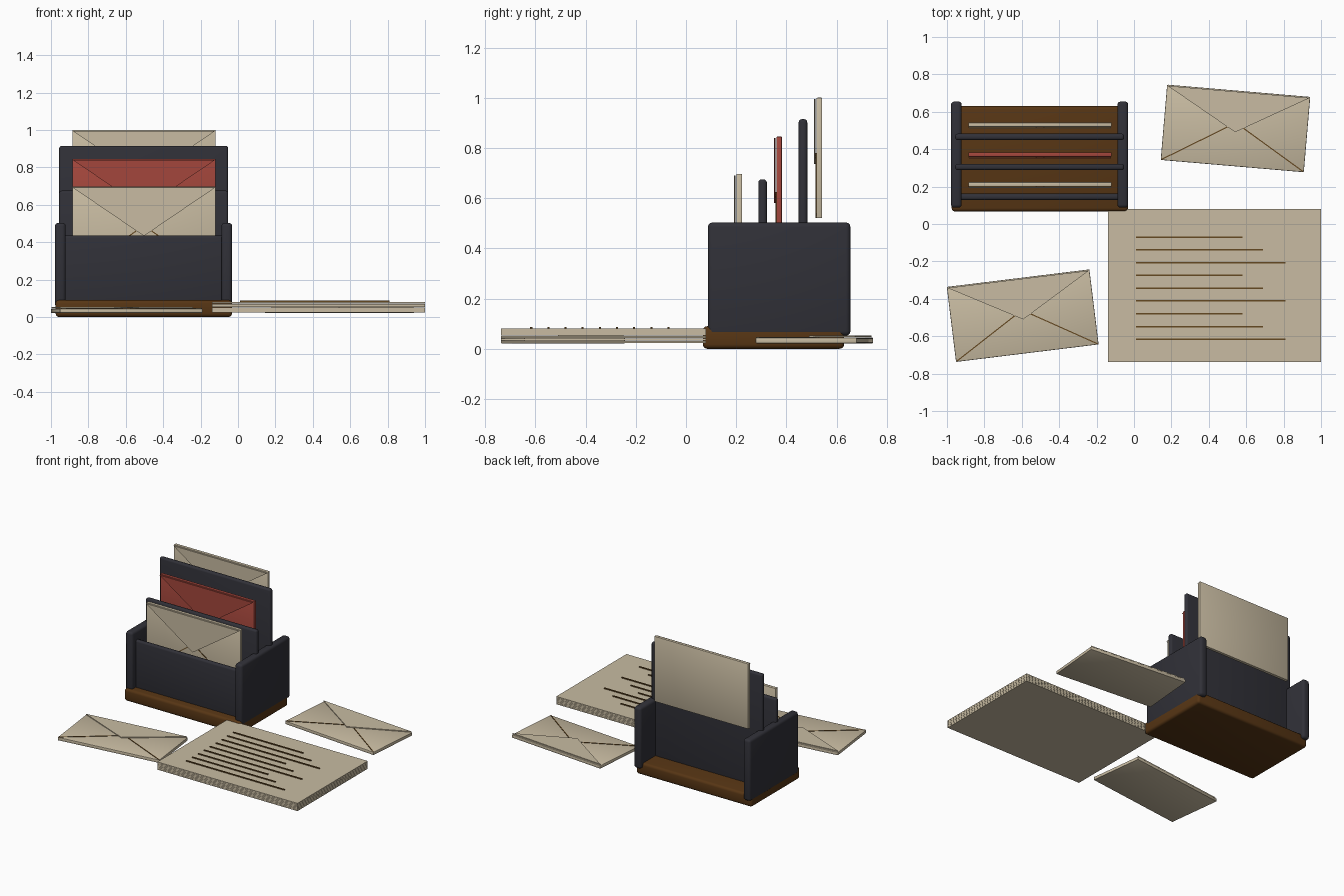
import bpy, bmesh, math
from mathutils import Matrix, Vector

if "Cube" in bpy.data.objects:
    bpy.data.objects.remove(bpy.data.objects["Cube"])


def material(name, rgb):
    m = bpy.data.materials.new(name)
    m.diffuse_color = (*rgb, 1)
    m.use_nodes = True
    m.node_tree.nodes["Principled BSDF"].inputs["Base Color"].default_value = m.diffuse_color
    return m


WOOD = material("brown wood", (0.095, 0.036, 0.007))
DARK = material("charcoal", (0.030, 0.030, 0.039))
PAPER = material("cream paper", (0.58, 0.50, 0.36))
RED = material("red paper", (0.37, 0.062, 0.045))
INK = material("brown ink", (0.13, 0.065, 0.015))


def finish(name, bm, mat, matrix=None, smooth=False):
    if matrix is not None:
        bm.transform(matrix)
    bmesh.ops.recalc_face_normals(bm, faces=bm.faces)
    me = bpy.data.meshes.new(name)
    bm.to_mesh(me)
    bm.free()
    me.materials.append(mat)
    ob = bpy.data.objects.new(name, me)
    bpy.context.collection.objects.link(ob)
    if smooth:
        bpy.context.view_layer.objects.active = ob
        ob.select_set(True)
        bpy.ops.object.shade_smooth_by_angle(angle=math.radians(35))
        ob.select_set(False)
    return ob


def box(name, lo, hi, mat, bevel=0.0, segs=3, matrix=None):
    lo, hi = Vector(lo), Vector(hi)
    bm = bmesh.new()
    bmesh.ops.create_cube(bm, size=1)
    bm.transform(Matrix.Translation((lo + hi) / 2) @ Matrix.Diagonal((*(hi - lo), 1)))
    if bevel:
        bmesh.ops.bevel(bm, geom=bm.edges[:], offset=bevel, segments=segs,
                        profile=0.5, affect='EDGES')
    return finish(name, bm, mat, matrix, bool(bevel))


def bar(name, a, b, width, z0, z1, mat, matrix):
    # thin strip from a to b in the local xy plane
    d = Vector(b) - Vector(a)
    mid = (Vector(a) + Vector(b)) / 2
    turn = Matrix.Translation((mid.x, mid.y, 0)) @ Matrix.Rotation(math.atan2(d.y, d.x), 4, 'Z')
    return box(name, (-d.length / 2, -width / 2, z0), (d.length / 2, width / 2, z1),
               mat, matrix=matrix @ turn)


def envelope(name, w, h, mat, matrix):
    t = 0.0115
    box(name + "_body", (-w / 2, -h / 2, -t), (w / 2, h / 2, t), mat, 0.004, 2, matrix)
    # triangular flap lying just above the body
    bm = bmesh.new()
    tri = [(-w / 2 + 0.003, h / 2 - 0.006), (0, -0.05 * h), (w / 2 - 0.003, h / 2 - 0.006)]
    f = bm.faces.new([bm.verts.new((x, y, t + 0.003)) for x, y in tri])
    ext = bmesh.ops.extrude_face_region(bm, geom=[f])
    bmesh.ops.translate(bm, vec=(0, 0, 0.006),
                        verts=[v for v in ext["geom"] if isinstance(v, bmesh.types.BMVert)])
    finish(name + "_flap", bm, mat, matrix)
    # lower seams, tucked under the flap
    for side, s in (("left", -1), ("right", 1)):
        bar(f"{name}_{side}_seam", (s * (w / 2 - 0.004), -h / 2 + 0.003), (s * 0.02, 0.018),
            0.006, t - 0.001, t + 0.003, INK, matrix)


# rack: base, side panels, stepped dividers
box("rack_base", (-0.975, 0.067, 0), (-0.032, 0.63, 0.09), WOOD, 0.018)
for side, x in (("left", -0.95), ("right", -0.06)):
    box(f"{side}_panel", (x - 0.029, 0.087, 0.052), (x + 0.029, 0.655, 0.503), DARK, 0.018)
for name, y, top in (("front", 0.145, 0.435), ("middle", 0.305, 0.675), ("back", 0.466, 0.915)):
    box(f"{name}_divider", (-0.956, y - 0.017, 0.06), (-0.053, y + 0.017, top), DARK, 0.013)

# standing envelopes
for name, y, top, mat in (("front_envelope", 0.212, 0.697, PAPER),
                          ("red_envelope", 0.371, 0.845, RED),
                          ("back_envelope", 0.531, 1.0, PAPER)):
    envelope(name, 0.766, 0.48, mat,
             Matrix.Translation((-0.503, y, top - 0.24)) @ Matrix.Rotation(math.pi / 2, 4, 'X'))

# loose envelopes
for name, x, y, deg in (("loose_envelope_right", 0.5425, 0.511, -4.9),
                        ("loose_envelope_left", -0.595, -0.49, 7.0)):
    envelope(name, 0.768, 0.404, PAPER,
             Matrix.Translation((x, y, 0.033)) @ Matrix.Rotation(math.radians(deg), 4, 'Z'))

# stack of sheets with written lines
SHEETS, Z0, Z1 = 6, 0.023, 0.081
pitch = (Z1 - Z0) / SHEETS
for i in range(SHEETS):
    z = Z0 + i * pitch
    box(f"sheet_{i + 1}", (-0.14, -0.737, z), (1.0, 0.079, z + pitch - 0.0008), PAPER)
for i in range(9):
    y = -0.07 - i * 0.0683
    box(f"written_line_{i + 1}", (0.012, y - 0.004, Z1 - 0.002),
        ((0.58, 0.69, 0.81)[i % 3], y + 0.004, Z1 + 0.006), INK)
